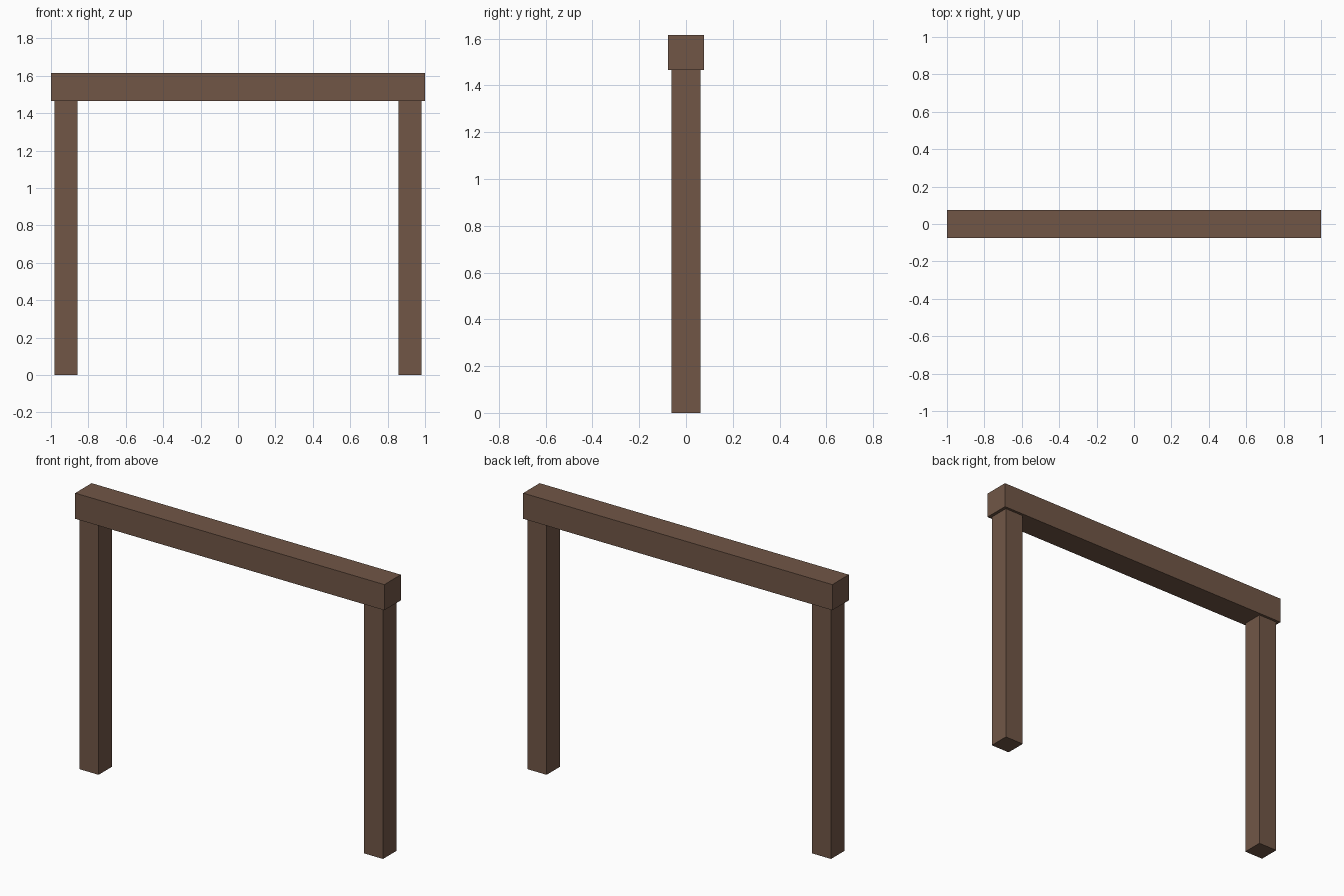
import bpy

if "Cube" in bpy.data.objects:
    bpy.data.objects.remove(bpy.data.objects["Cube"])

# One brown timber colour
wood = bpy.data.materials.new("brown wood")
wood.diffuse_color = (0.165, 0.094, 0.062, 1.0)
wood.use_nodes = True
wood.node_tree.nodes["Principled BSDF"].inputs["Base Color"].default_value = wood.diffuse_color


def box(name, x, width, depth, z0, z1):
    bpy.ops.mesh.primitive_cube_add(size=1, location=(x, 0, (z0 + z1) / 2))
    ob = bpy.context.object
    ob.name = name
    ob.scale = (width, depth, z1 - z0)
    bpy.ops.object.transform_apply(location=False, rotation=False, scale=True)
    ob.data.materials.append(wood)
    return ob


BEAM_BOTTOM, BEAM_TOP = 1.465, 1.615

# Horizontal beam across the top
box("top_beam", 0, 2.0, 0.152, BEAM_BOTTOM, BEAM_TOP)

# Two upright posts, set in slightly from the beam ends
for side, name in ((-1, "left_post"), (1, "right_post")):
    box(name, side * 0.92, 0.122, 0.122, 0, BEAM_BOTTOM)
